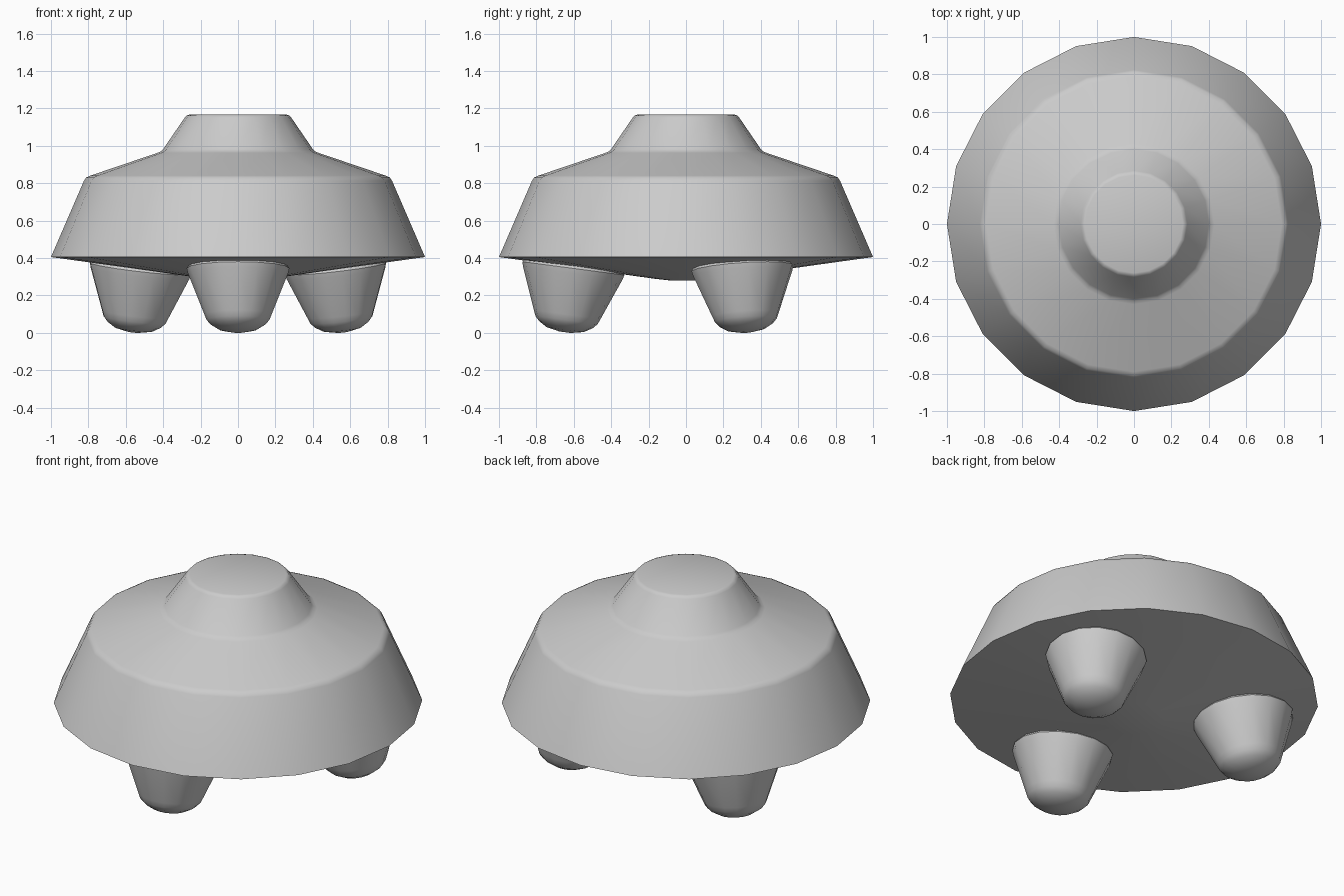
import bpy, bmesh, math
from mathutils import Matrix, Vector

if "Cube" in bpy.data.objects:
    bpy.data.objects.remove(bpy.data.objects["Cube"])


def lathe(name, profile, sides, matrix=Matrix.Identity(4)):
    """Spin an (r, z) profile into a closed smooth solid."""
    bm = bmesh.new()
    rings = []
    for r, z in profile:
        rings.append([bm.verts.new((r * math.cos(2 * math.pi * i / sides),
                                    r * math.sin(2 * math.pi * i / sides), z))
                      for i in range(sides)])
    for a, b in zip(rings, rings[1:]):
        for i in range(sides):
            j = (i + 1) % sides
            bm.faces.new((a[i], a[j], b[j], b[i]))
    bm.faces.new(rings[0])
    bm.faces.new(rings[-1])
    bmesh.ops.recalc_face_normals(bm, faces=bm.faces)
    me = bpy.data.meshes.new(name)
    bm.to_mesh(me)
    bm.free()
    ob = bpy.data.objects.new(name, me)
    ob.matrix_world = matrix
    bpy.context.collection.objects.link(ob)
    bpy.ops.object.select_all(action='DESELECT')
    ob.select_set(True)
    bpy.context.view_layer.objects.active = ob
    bpy.ops.object.shade_smooth_by_angle(angle=math.radians(35))
    return ob


# Saucer hull: shallow underside, flared skirt, sloping roof and raised cap
lathe("hull", [(0.09, 0.28), (0.17, 0.289), (1.0, 0.405),
               (0.824, 0.812), (0.812, 0.83), (0.79, 0.84),
               (0.43, 0.962), (0.413, 0.97), (0.40, 0.982),
               (0.285, 1.15), (0.276, 1.161), (0.262, 1.166)], 20)

# Three tapered feet, standing square to the sloping underside
foot = [(0.25, 0.03), (0.262, 0.015), (0.275, -0.002), (0.268, -0.028),
        (0.18, -0.25), (0.168, -0.28), (0.145, -0.305),
        (0.10, -0.332), (0.03, -0.346)]
for name, deg in (("front_foot", -90), ("right_foot", 30), ("left_foot", 150)):
    place = (Matrix.Rotation(math.radians(deg), 4, 'Z')
             @ Matrix.Translation(Vector((0.602, 0, 0.346)))
             @ Matrix.Rotation(math.radians(-7.5), 4, 'Y'))
    lathe(name, foot, 16, place)
